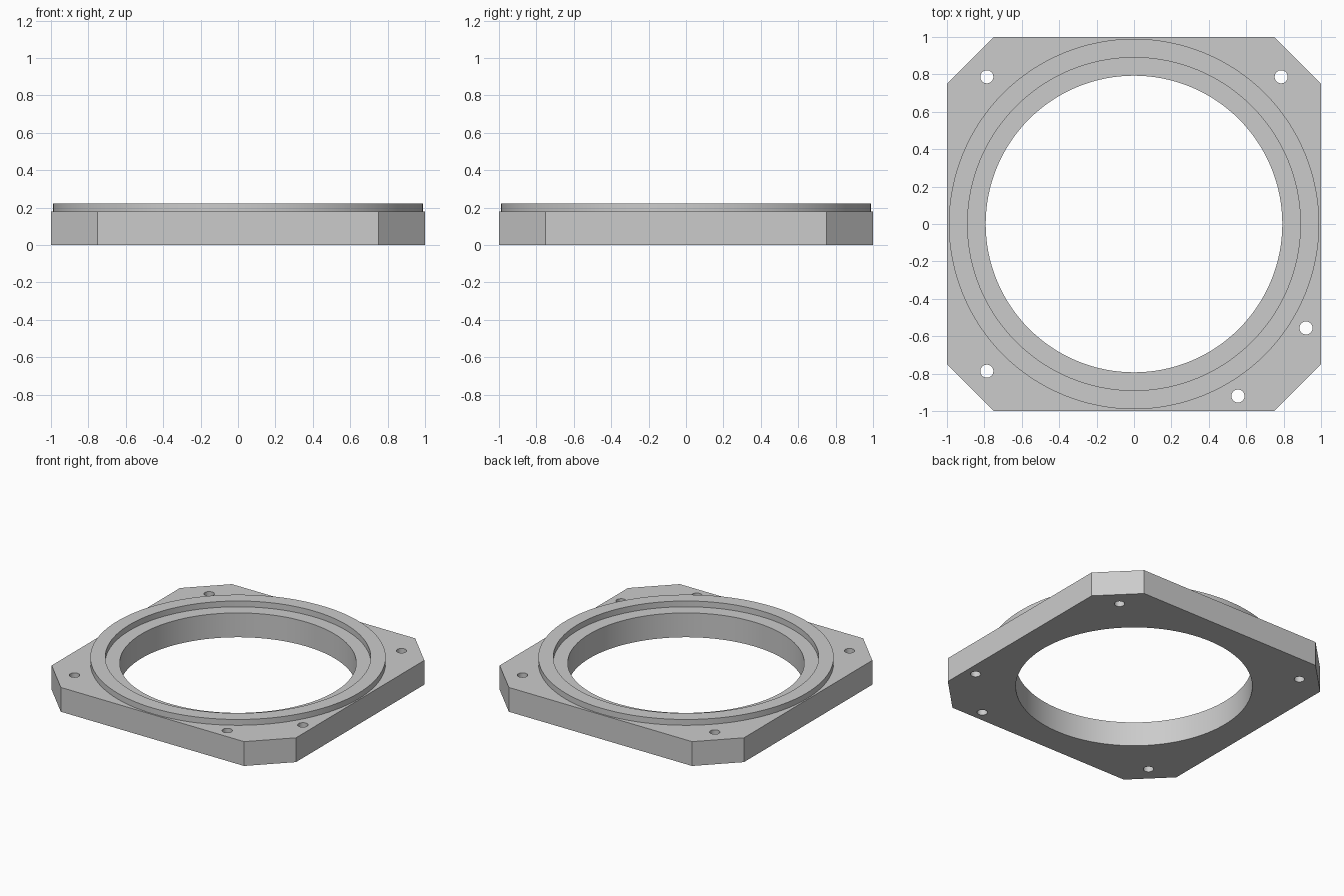
import bpy, bmesh, math

cube = bpy.data.objects.get("Cube")
if cube:
    bpy.data.objects.remove(cube, do_unlink=True)

# Single plain grey material
GREY = (0.6, 0.6, 0.6, 1.0)
metal = bpy.data.materials.new("light_grey")
metal.use_nodes = True
metal.diffuse_color = GREY
metal.node_tree.nodes["Principled BSDF"].inputs["Base Color"].default_value = GREY

PLATE_TOP = 0.18
LIP_TOP = 0.223


def circle(radius, count, cx=0.0, cy=0.0):
    """Points of a closed circular outline."""
    return [(cx + radius * math.cos(math.tau * i / count),
             cy + radius * math.sin(math.tau * i / count)) for i in range(count)]


def flat_part(name, outlines, bottom, top):
    """Fill an outer outline minus its holes and give it thickness."""
    bm = bmesh.new()
    edges = []
    for points in outlines:
        verts = [bm.verts.new((x, y, 0)) for x, y in points]
        edges += [bm.edges.new((a, b)) for a, b in zip(verts, verts[1:] + verts[:1])]
    bmesh.ops.triangle_fill(bm, edges=edges, use_beauty=True, normal=(0, 0, 1))
    for face in bm.faces:
        face.normal_update()
        if face.normal.z < 0:
            face.normal_flip()
    for vert in bm.verts:
        vert.co.z = (bottom + top) / 2
    mesh = bpy.data.meshes.new(name)
    bm.to_mesh(mesh)
    bm.free()
    mesh.materials.append(metal)

    part = bpy.data.objects.new(name, mesh)
    bpy.context.collection.objects.link(part)
    bpy.ops.object.select_all(action='DESELECT')
    part.select_set(True)
    bpy.context.view_layer.objects.active = part
    solid = part.modifiers.new("thickness", 'SOLIDIFY')
    solid.thickness = top - bottom
    solid.offset = 0
    bpy.ops.object.modifier_apply(modifier=solid.name)
    bpy.ops.object.shade_smooth_by_angle(angle=math.radians(30))
    return part


# Square plate with chamfered corners, a central bore and five bolt holes
octagon = [(1, -0.75), (1, 0.75), (0.75, 1), (-0.75, 1),
           (-1, 0.75), (-1, -0.75), (-0.75, -1), (0.75, -1)]
bolt_centres = [(0.787, 0.787), (-0.787, 0.787), (-0.787, -0.787),
                (0.92, -0.556), (0.556, -0.92)]
bolt_holes = [circle(0.035, 32, x, y) for x, y in bolt_centres]
flat_part("mounting_plate", [octagon, circle(0.793, 128)] + bolt_holes, 0, PLATE_TOP)

# Raised lip; the plate inside it forms the seating step
flat_part("raised_lip", [circle(0.99, 128), circle(0.89, 128)], PLATE_TOP, LIP_TOP)
